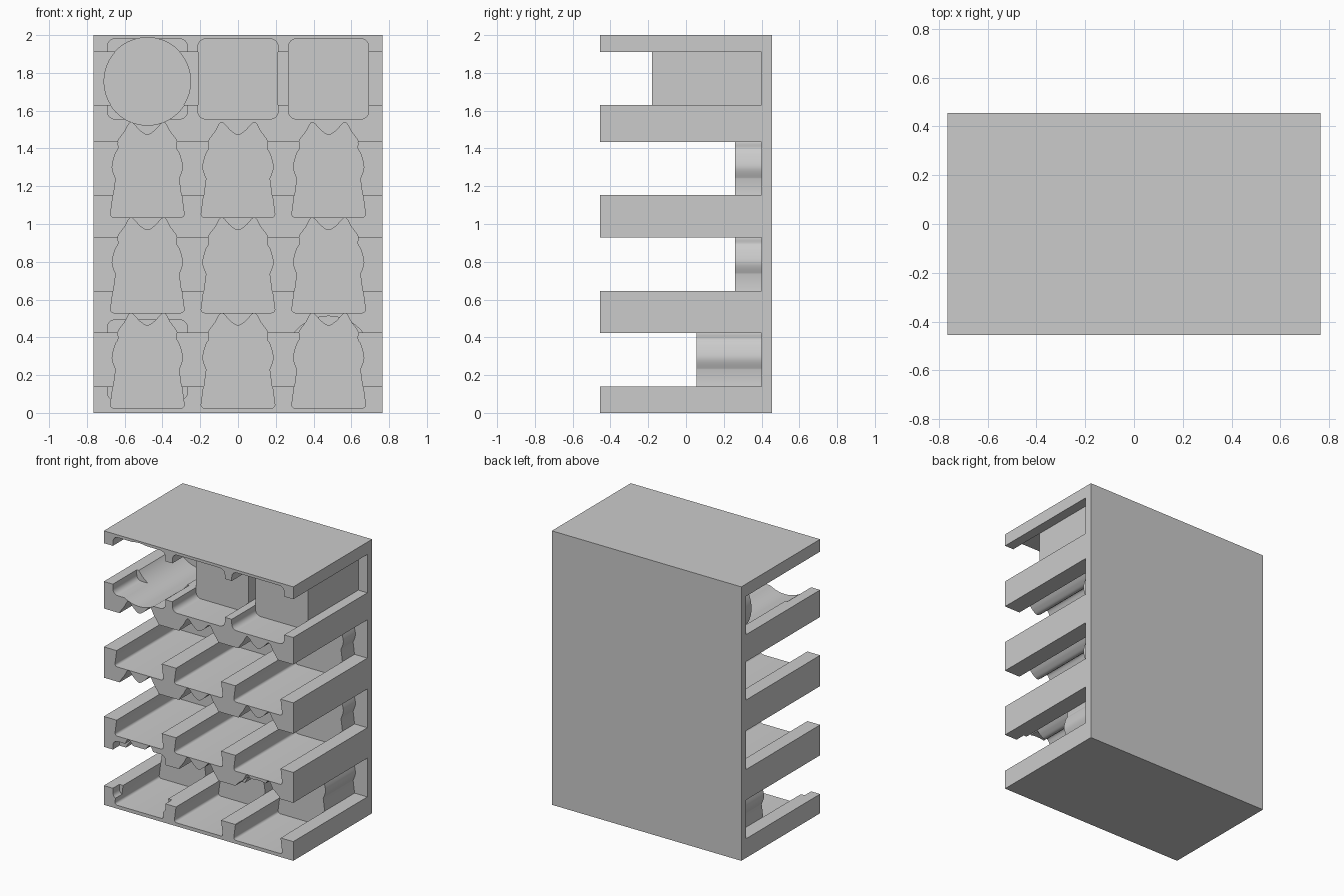
import bpy, bmesh, math
from mathutils import Vector

if "Cube" in bpy.data.objects:
    bpy.data.objects.remove(bpy.data.objects["Cube"], do_unlink=True)

grey = bpy.data.materials.new("plain grey")
grey.use_nodes = True
COLOUR = (0.6, 0.6, 0.6, 1)
grey.diffuse_color = COLOUR
grey.node_tree.nodes["Principled BSDF"].inputs["Base Color"].default_value = COLOUR


# Outlines in x and z, around their own centre
def arc(cx, cz, r, start, end, n):
    return [(cx + r * math.cos(start + (end - start) * i / n),
             cz + r * math.sin(start + (end - start) * i / n)) for i in range(n + 1)]


def disc(r=0.232, n=64):
    return arc(0, 0, r, 0, 2 * math.pi, n)[:-1]


def rounded_square(h=0.212, r=0.04):
    k, q, pts = h - r, math.pi / 2, []
    for i, (sx, sz) in enumerate([(1, 1), (-1, 1), (-1, -1), (1, -1)]):
        pts += arc(sx * k, sz * k, r, i * q, (i + 1) * q, 6)
    return pts


def smooth_path(points, steps=6):
    ends = [points[0]] + points + [(-points[-2][0], points[-2][1])]
    v, out = [Vector(p) for p in ends], []
    for a, b, c, d in zip(v, v[1:], v[2:], v[3:]):
        for i in range(steps):
            t = i / steps
            out.append(tuple(0.5 * (2 * b + (c - a) * t + (2 * a - 5 * b + 4 * c - d) * t * t
                                    + (3 * b - a - 3 * c + d) * t ** 3)))
    return out


def figure():
    # Straight flared base, wavy flank, ear tip, then the dip on the centre line
    flank = [(0.170, 0.205), (0.189, 0.265), (0.173, 0.335), (0.157, 0.365), (0.155, 0.405),
             (0.120, 0.455), (0.087, 0.503), (0.04, 0.46), (0, 0.437)]
    half = arc(0.177, 0.018, 0.018, -math.pi / 2, 0, 5) + smooth_path(flank)
    return half + [(0, 0.437)] + [(-x, z) for x, z in reversed(half)]


def prism(bm, outline, cx, cz, y0, y1, scale=1.0):
    front = [bm.verts.new((cx + x * scale, y0, cz + z * scale)) for x, z in outline]
    back = [bm.verts.new((v.co.x, y1, v.co.z)) for v in front]
    bm.faces.new(front)
    bm.faces.new(back[::-1])
    n = len(front)
    for i in range(n):
        bm.faces.new((front[i], back[i], back[(i + 1) % n], front[(i + 1) % n]))


def box_outline(half_width, z0, z1):
    return [(-half_width, z0), (half_width, z0), (half_width, z1), (-half_width, z1)]


def make_object(name, bm):
    bmesh.ops.recalc_face_normals(bm, faces=bm.faces)
    mesh = bpy.data.meshes.new(name)
    bm.to_mesh(mesh)
    bm.free()
    mesh.materials.append(grey)
    obj = bpy.data.objects.new(name, mesh)
    bpy.context.collection.objects.link(obj)
    return obj


HALF_X, HALF_Y, SLOT_BACK = 0.765, 0.455, 0.40
FRONT = -0.7
COLUMNS = (-0.48, 0, 0.48)
DEEP, MIDDLE, SHALLOW, LIP = 0.26, 0.055, -0.18, -0.38

# Pockets: outline, x, z, depth
pockets = [(figure(), x, z, depth) for x in COLUMNS
           for z, depth in ((0.025, MIDDLE), (0.53, DEEP), (1.035, DEEP))]
pockets += [(rounded_square(), x, 1.768, SHALLOW) for x in COLUMNS[1:]]
pockets.append((disc(), COLUMNS[0], 1.755, DEEP))
recesses = [(rounded_square(), COLUMNS[0], 1.768, SHALLOW),
            (rounded_square(), COLUMNS[0], 0.28, LIP),
            (disc(), COLUMNS[2], 0.28, LIP)]

# Solid block
bm = bmesh.new()
prism(bm, box_outline(HALF_X, 0, 2), 0, 0, -HALF_Y, HALF_Y)
rack = make_object("storage_rack", bm)

# Slots right across the width
bm = bmesh.new()
for z0, z1 in ((0.14, 0.423), (0.645, 0.928), (1.153, 1.433), (1.63, 1.91)):
    prism(bm, box_outline(1, z0, z1), 0, 0, FRONT, SLOT_BACK)
slots = make_object("slot_cutter", bm)

# Backing cores left standing in the slots behind each pocket
bm = bmesh.new()
for outline, x, z, depth in pockets:
    prism(bm, outline, x, z + 0.0003, depth - 0.02, 0.43, 0.998)
cores = make_object("pocket_backing", bm)


def cutter(name, shapes):
    bm = bmesh.new()
    for outline, x, z, depth in shapes:
        prism(bm, outline, x, z, FRONT, depth)
    return make_object(name, bm)


steps = [(slots, 'DIFFERENCE'), (cores, 'UNION'),
         (cutter("pocket_cutter", pockets), 'DIFFERENCE'),
         (cutter("recess_cutter", recesses), 'DIFFERENCE')]

# Carve the rack, then drop the helpers
bpy.context.view_layer.objects.active = rack
rack.select_set(True)
for tool, operation in steps:
    tool.hide_render = True
    mod = rack.modifiers.new(tool.name, 'BOOLEAN')
    mod.operation, mod.solver, mod.object = operation, 'EXACT', tool
    bpy.ops.object.modifier_apply(modifier=mod.name)
    bpy.data.objects.remove(tool, do_unlink=True)

bpy.ops.object.shade_smooth_by_angle(angle=math.radians(30))
